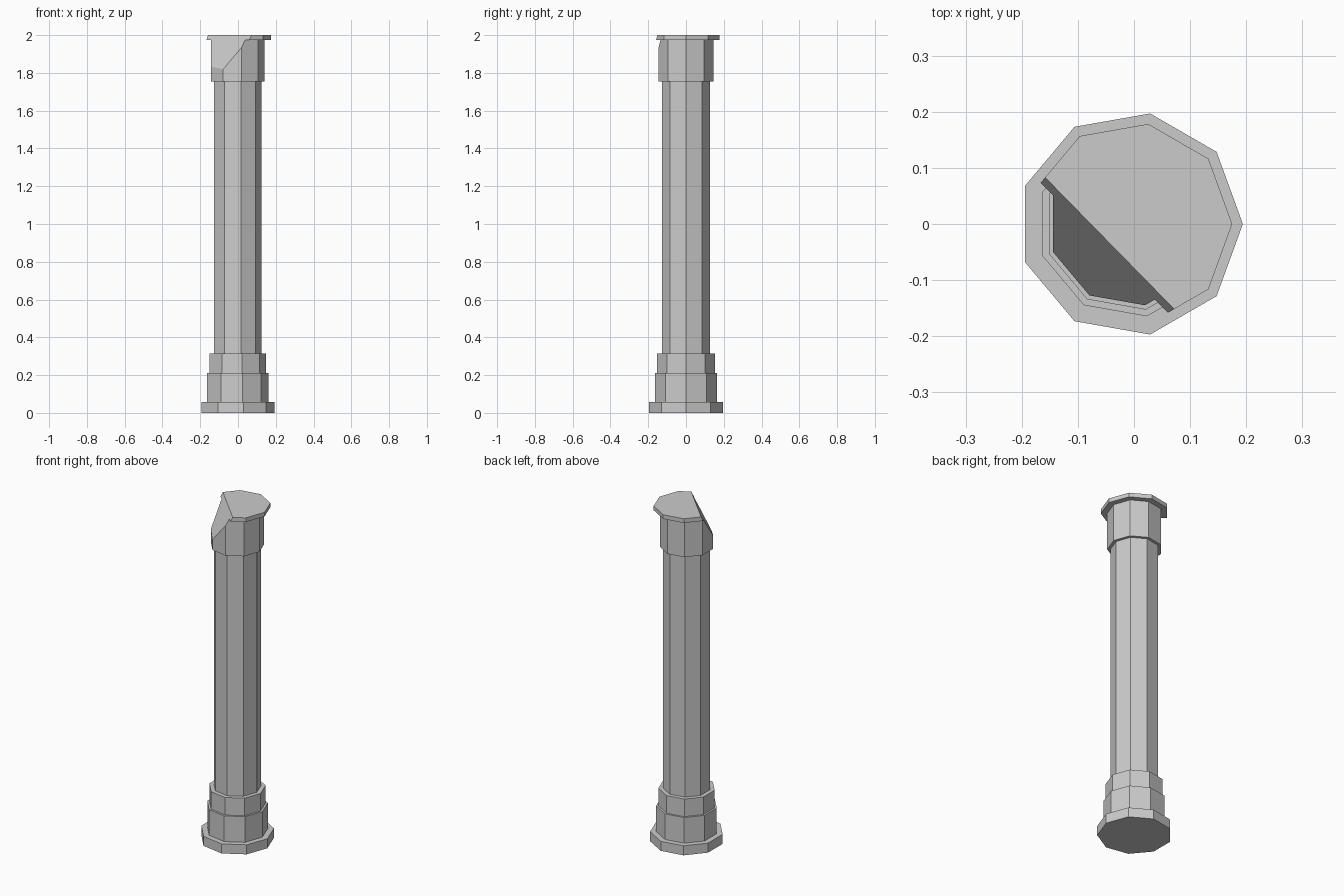
import bpy, bmesh, math
from mathutils import Vector

if "Cube" in bpy.data.objects:
    bpy.data.objects.remove(bpy.data.objects["Cube"])

SIDES = 9
CX = -0.006  # nine-sided outline is centred by its bounds


def solid(profile):
    """Closed nine-sided stack of flat tiers from (radius, z) pairs."""
    bm = bmesh.new()
    rings = [[bm.verts.new((CX + r * math.cos(math.tau * i / SIDES),
                            r * math.sin(math.tau * i / SIDES), z))
              for i in range(SIDES)] for r, z in profile]
    for a, b in zip(rings, rings[1:]):
        for i in range(SIDES):
            j = (i + 1) % SIDES
            bm.faces.new((a[i], a[j], b[j], b[i]))
    bm.faces.new(rings[0][::-1])
    bm.faces.new(rings[-1])
    return bm


def keep_below(bm, point, normal):
    """Cut away everything on the normal's side and close the break."""
    geom = bm.verts[:] + bm.edges[:] + bm.faces[:]
    bmesh.ops.bisect_plane(bm, geom=geom, dist=1e-6, plane_co=Vector(point),
                           plane_no=Vector(normal), clear_outer=True)
    rim = [e for e in bm.edges if e.is_boundary]
    if rim:
        bmesh.ops.holes_fill(bm, edges=rim, sides=0)
    bmesh.ops.recalc_face_normals(bm, faces=bm.faces[:])
    return bm


def split(bm, point, normal):
    """Crack a solid into two closed, flush pieces: (behind, in front)."""
    other = bm.copy()
    return (keep_below(bm, point, normal),
            keep_below(other, point, -Vector(normal)))


def finish(name, bm):
    mesh = bpy.data.meshes.new(name)
    bm.to_mesh(mesh)
    bm.free()
    ob = bpy.data.objects.new(name, mesh)
    bpy.context.collection.objects.link(ob)


# Stepped base, cracked by a sloping break and a smaller break at front left
base = solid([(0.2, 0), (0.2, 0.057), (0.167, 0.057), (0.167, 0.21),
              (0.155, 0.21), (0.155, 0.315)])
base_low, base_top = split(base, (0.08, -0.18, 0), (-0.62, -0.835, 1))
base_left, base_right = split(base_top, (-0.03, -0.15, 0.12), (1, 0.15, 0))
base_left_upper, base_left_lower = split(base_left, (-0.03, -0.155, 0.12),
                                         (-0.16, 0.55, -1))
finish("base_back_fragment", base_low)
finish("base_main", base_right)
finish("base_left_upper", base_left_upper)
finish("base_left_lower", base_left_lower)

# Shaft, broken across the middle, with a split left side below
shaft = solid([(0.13, 0.315), (0.13, 1.755)])
lower, upper = split(shaft, (CX, 0, 1.093), (0.068, 0.04, 1))
left, right = split(lower, (-0.035, -0.128, 0.5), (1, 0.12, 0))
left_low, left_high = split(left, (-0.09, 0, 0.71), (0.12, 0, 1))
finish("shaft_upper", upper)
finish("shaft_lower_right", right)
finish("shaft_lower_left_bottom", left_low)
finish("shaft_lower_left_top", left_high)

# Capital with top slab, its front left corner broken off
capital = solid([(0.147, 1.755), (0.147, 1.975), (0.181, 1.975), (0.181, 2)])
n = Vector((-0.714, -0.70, 0))
keep_below(capital, n * 0.055 + Vector((0, 0, 2)), n * 2 + Vector((0, 0, 1)))
finish("capital", capital)
